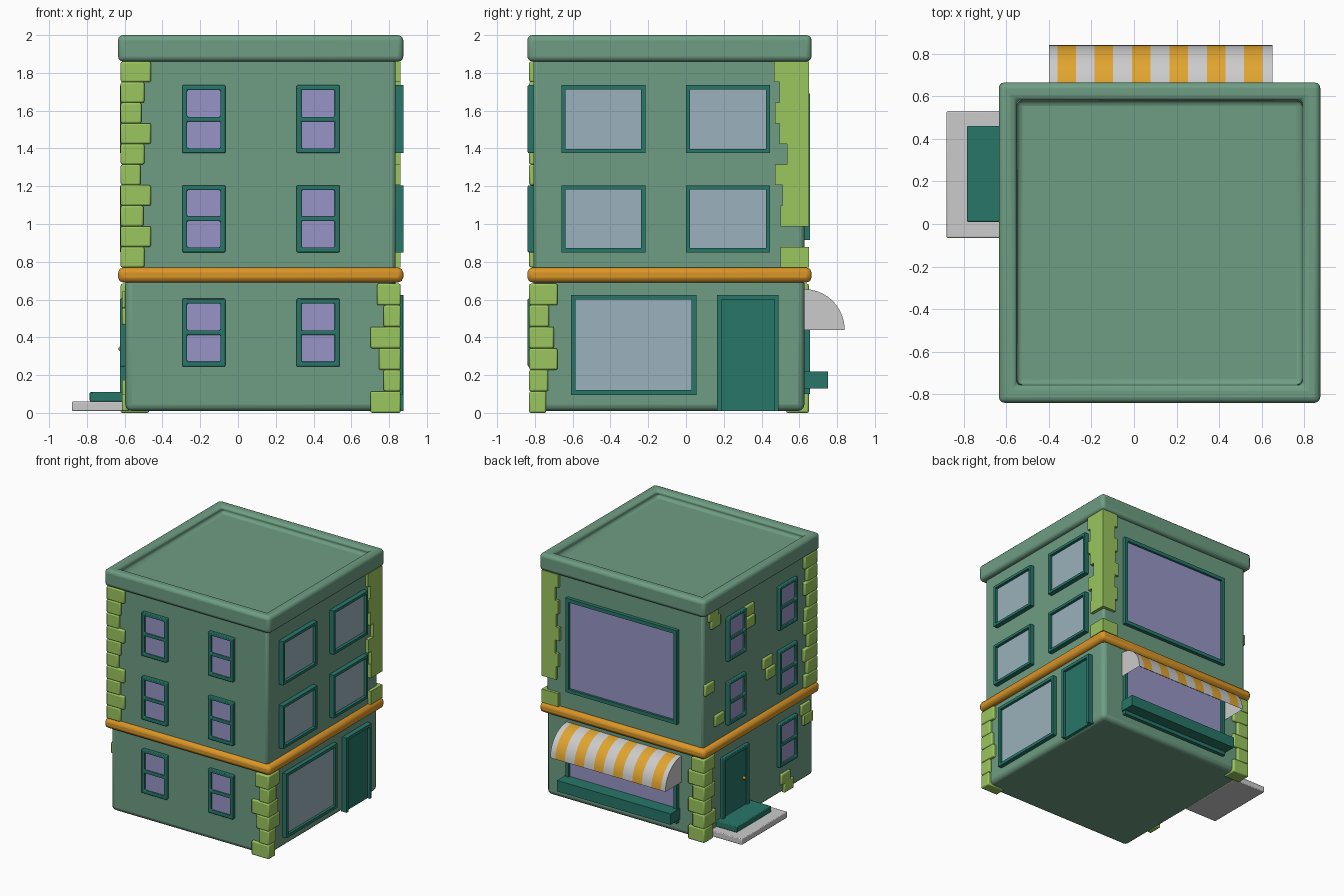
import bpy, bmesh, math
from mathutils import Vector

if "Cube" in bpy.data.objects:
    bpy.data.objects.remove(bpy.data.objects["Cube"])

# wall planes of the building
X0, X1, Y0, Y1 = -0.597, 0.835, -0.808, 0.627


def mat(name, rgb):
    m = bpy.data.materials.new(name)
    m.diffuse_color = tuple(c ** 2.2 for c in rgb) + (1,)
    m.use_nodes = True
    m.node_tree.nodes["Principled BSDF"].inputs["Base Color"].default_value = m.diffuse_color
    return m


GREEN = mat("wall_green", (.43, .61, .51))
TEAL = mat("trim_teal", (.17, .46, .41))
LIME = mat("stone_lime", (.60, .77, .37))
GOLD = mat("band_orange", (.85, .58, .17))
AWN = mat("awning_orange", (.88, .64, .20))
PALE = mat("awning_white", (.80, .80, .80))
LILAC = mat("glass_lilac", (.59, .58, .77))
BLUE = mat("glass_blue", (.60, .69, .73))


def finish(name, bm, mats, bevel=0, seg=2):
    bmesh.ops.recalc_face_normals(bm, faces=bm.faces)
    me = bpy.data.meshes.new(name)
    bm.to_mesh(me)
    bm.free()
    ob = bpy.data.objects.new(name, me)
    bpy.context.collection.objects.link(ob)
    for m in mats:
        me.materials.append(m)
    if bevel:
        b = ob.modifiers.new("bevel", 'BEVEL')
        b.width, b.segments, b.limit_method = bevel, seg, 'ANGLE'
        bpy.ops.object.select_all(action='DESELECT')
        bpy.context.view_layer.objects.active = ob
        ob.select_set(True)
        bpy.ops.object.shade_smooth_by_angle(angle=math.radians(40))
    return ob


def cube(bm, lo, hi):
    vs = bmesh.ops.create_cube(bm, size=1)["verts"]
    for v in vs:
        v.co = [lo[i] + (v.co[i] + .5) * (hi[i] - lo[i]) for i in range(3)]
    return vs


def box(name, lo, hi, m=None, bevel=0, seg=2):
    bm = bmesh.new()
    cube(bm, lo, hi)
    return finish(name, bm, [m] if m else [], bevel, seg)


# point on a wall: u along the wall, height z, d outward from it
def on(side, u, z, d):
    return Vector({"front": (u, Y0 - d, z), "back": (u, Y1 + d, z),
                   "left": (X0 - d, u, z), "right": (X1 + d, u, z)}[side])


def wall_box(name, side, u, z, d, m, bevel=0):
    a, b = on(side, u[0], z[0], d[0]), on(side, u[1], z[1], d[1])
    return box(name, [min(p) for p in zip(a, b)], [max(p) for p in zip(a, b)], m, bevel)


# frame ring, with one opening between each pair of rails
def frame(name, side, us, zs, depth, bevel=0):
    bm = bmesh.new()
    vs = [[bm.verts.new(on(side, u, z, -.01)) for u in us] for z in zs]
    faces = []
    for j in range(len(zs) - 1):
        for i in range(3):
            if not (i == 1 and j % 2 == 1):
                faces.append(bm.faces.new((vs[j][i], vs[j][i+1], vs[j+1][i+1], vs[j+1][i])))
    ext = bmesh.ops.extrude_face_region(bm, geom=faces, use_keep_orig=True)["geom"]
    off = on(side, 0, 0, depth) - on(side, 0, 0, -.01)
    bmesh.ops.translate(bm, vec=off, verts=[g for g in ext if isinstance(g, bmesh.types.BMVert)])
    loose = [v for v in bm.verts if not v.link_faces]
    bmesh.ops.delete(bm, geom=loose, context='VERTS')
    return finish(name, bm, [TEAL], bevel)


def window(name, side, u0, u1, z0, z1, f, depth, glass, sash=False, bevel=0):
    mid = (z0 + z1) / 2
    zs = [z0, z0 + f, mid - .012, mid + .012, z1 - f, z1] if sash else [z0, z0 + f, z1 - f, z1]
    frame(name + "_frame", side, [u0, u0 + f, u1 - f, u1], zs, depth, bevel)
    wall_box(name + "_glass", side, (u0 + f/2, u1 - f/2), (z0 + f/2, z1 - f/2), (-.01, depth * .4), glass)


# main storeys and orange string course
box("lower_storey", (X0, Y0, .01), (X1, Y1, .72), GREEN, .035, 3)
box("upper_storeys", (X0, Y0, .72), (X1, Y1, 1.9), GREEN, .02, 2)
box("string_course", (-.635, -.84, .69), (.875, .665, .77), GOLD, .028, 2)

# roof slab with sunken deck
bm = bmesh.new()
cube(bm, (-.635, -.84, 1.86), (.875, .665, 2))
top = max(bm.faces, key=lambda f: f.calc_center_median().z)
bmesh.ops.inset_region(bm, faces=[top], thickness=.118)
r = bmesh.ops.extrude_face_region(bm, geom=[top])["geom"]
bmesh.ops.translate(bm, vec=(0, 0, -.055), verts=[g for g in r if isinstance(g, bmesh.types.BMVert)])
if top.is_valid:
    bmesh.ops.delete(bm, geom=[top], context='FACES_ONLY')
finish("roof_parapet", bm, [GREEN], .028, 3)

# small sash windows on front and left
FLOORS = [(.245, .605), (.85, 1.205), (1.375, 1.735)]
for k, (z0, z1) in enumerate(FLOORS):
    for u in (-.295, .31):
        window(f"front_window_{k}", "front", u, u + .228, z0, z1, .026, .03, LILAC, True, .006)
    for u in ((-.57, .1) if k else (-.57,)):
        window(f"left_window_{k}", "left", u, u + .235, z0, z1, .026, .028, LILAC, True, .006)
    # wide windows on the right
    if k:
        for u in (-.66, 0):
            window(f"right_window_{k}", "right", u, u + .445, z0, z1, .022, .04, BLUE)

# shop windows
window("right_shop_window", "right", -.61, .055, .095, .625, .025, .035, BLUE)
window("back_shop_window", "back", -.375, .64, .10, .62, .03, .03, LILAC)
window("back_large_window", "back", -.375, .64, .915, 1.69, .03, .03, LILAC)
wall_box("back_window_ledge", "back", (-.385, .65), (.13, .22), (0, .125), TEAL)

# right door
for nm, u, z in (("jamb_a", (.165, .187), (.01, .625)), ("jamb_b", (.468, .49), (.01, .625)),
                 ("lintel", (.165, .49), (.6, .625))):
    wall_box("right_door_" + nm, "right", u, z, (-.01, .04), TEAL)
wall_box("right_door_panel", "right", (.187, .468), (.01, .6), (-.01, .018), TEAL)

# left door, knob and steps
frame("left_door_frame", "left", [.06, .09, .375, .405], [.09, .10, .575, .605], .028, .006)
wall_box("left_door_panel", "left", (.08, .385), (.10, .585), (-.01, .012), TEAL)
bm = bmesh.new()
bmesh.ops.create_uvsphere(bm, u_segments=12, v_segments=8, radius=.014)
bmesh.ops.translate(bm, verts=bm.verts, vec=on("left", .125, .34, .022))
finish("left_door_knob", bm, [GOLD])
box("left_step_slab", (-.88, -.065, .01), (X0 + .02, .53, .06), None, .006)
box("left_step_mat", (-.785, .01, .06), (X0 + .02, .46, .11), TEAL, .006)


# corner stones: (sx, sy) picks the corner; widths run from the bottom up
def quoins(name, sx, sy, z0, wx, wy, bevel, h=.109):
    cx = X1 + .026 if sx > 0 else X0 - .024
    cy = Y1 + .023 if sy > 0 else Y0 - .022
    for k, (a, b) in enumerate(zip(wx, wy)):
        if a == 0:
            continue
        z = z0 + k * h
        ix, iy = cx - sx * a, cy - sy * b
        box(f"{name}_{k}", (min(cx, ix), min(cy, iy), z), (max(cx, ix), max(cy, iy), z + h), LIME, bevel)


quoins("front_left_quoin", -1, -1, .77,
       [.125, .16, .12, .16, .105, .125, .16, .11, .125, .16],
       [.16, .13, .17, .12, .16, .15, .12, .16, .13, .16], .009)
quoins("front_right_quoin", 1, -1, 0, [.16, .09, .115, .16, .09, .125],
       [.09, .10, .15, .13, .105, .15], .009, .114)
quoins("back_left_quoin", -1, 1, 0, [.15, .11, .15, .11, .15, .12],
       [.12, .16, .11, .15, .12, .15], .009, .114)
quoins("back_right_quoin", 1, 1, .77, [.15, 0, .13, .15, .12, .16, .13, .15, .12, .15],
       [.15, 0, .15, .14, .18, .115, .155, .18, .155, .185], 0)

# stray bricks on the left wall: (y, z)
for k, (y, z) in enumerate([(.51, 1.83), (.48, 1.76), (.04, 1.69), (.03, 1.59), (-.2, 1.17), (-.24, 1.07),
                            (.56, 1.24), (.43, .94), (-.43, .13), (-.47, .055), (-.69, .6), (-.72, .51)]):
    wall_box(f"left_brick_{k}", "left", (y - .06, y + .06), (z - .045, z + .045), (-.02, .018), LIME, .008)

# striped awning: quarter-round shell with closed ends, open below
bm = bmesh.new()
N = 10
xs = [-.40] + [-.36 + .1755 * i + o for i in range(6) for o in (0, .087)] + [.65]
arc = [(Y1 + .213 * math.sin(t), .44 + .215 * math.cos(t)) for t in (math.pi / 2 * i / N for i in range(N + 1))]
rows = [[bm.verts.new((x, y, z)) for y, z in arc] for x in xs]
for i in range(len(xs) - 1):
    for j in range(N):
        f = bm.faces.new((rows[i][j], rows[i+1][j], rows[i+1][j+1], rows[i][j+1]))
        f.material_index = i % 2
        f.smooth = True
for r in (rows[0], rows[-1]):
    bm.faces.new(r + [bm.verts.new((r[0].co.x, Y1, .44))])
aw = finish("striped_awning", bm, [PALE, AWN])
aw.data.set_sharp_from_angle(angle=math.radians(40))
